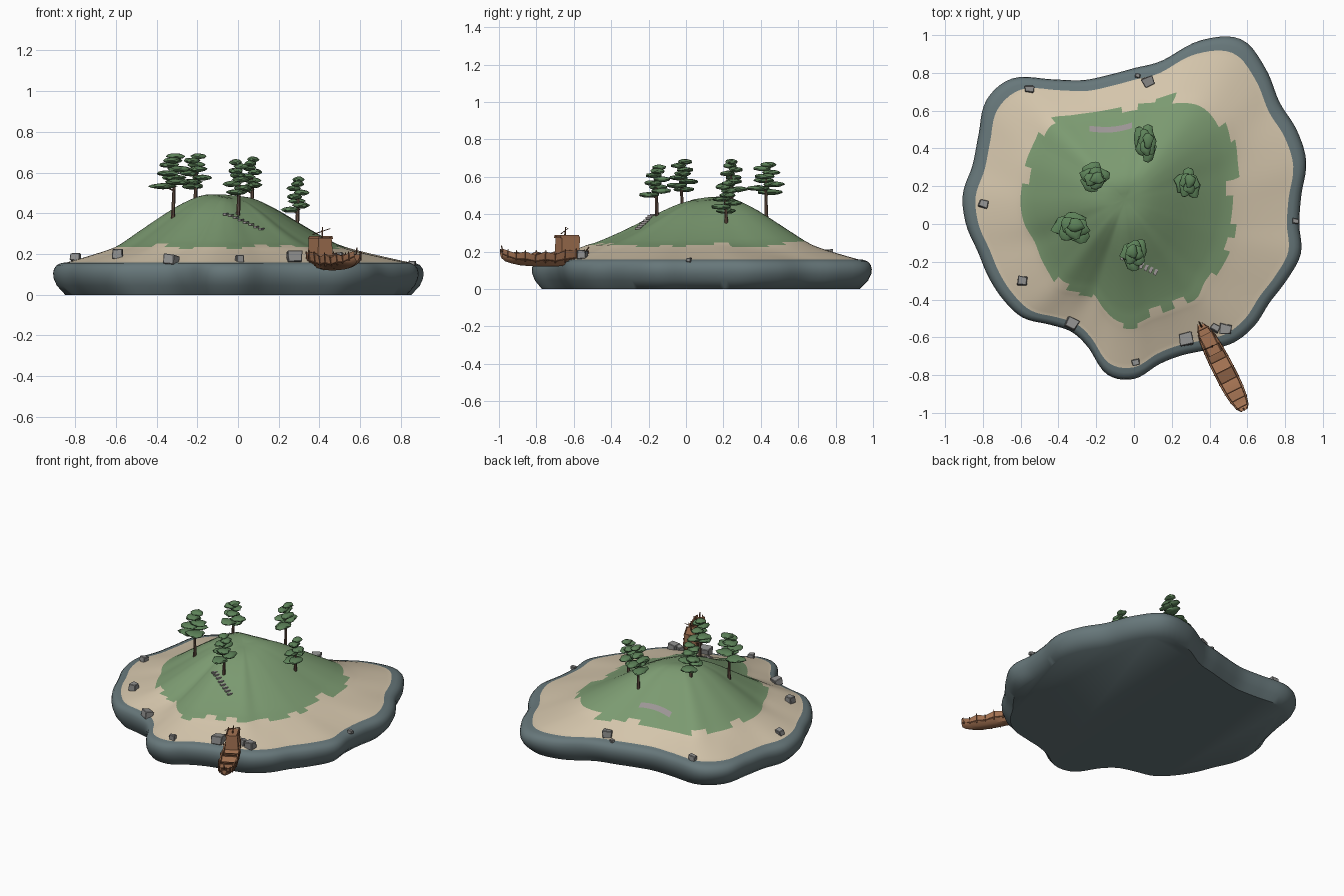
import bpy, bmesh, math, random
from mathutils import Vector, Matrix
from mathutils.bvhtree import BVHTree

if "Cube" in bpy.data.objects:
    bpy.data.objects.remove(bpy.data.objects["Cube"])

random.seed(4)

def material(name, r, g, b):
    m = bpy.data.materials.new(name)
    m.diffuse_color = (r, g, b, 1)
    m.use_nodes = True
    m.node_tree.nodes["Principled BSDF"].inputs["Base Color"].default_value = m.diffuse_color
    return m

ROCK = material("slate rock", .135, .185, .195)
SAND = material("sand", .66, .56, .41)
GRASS = material("grass", .20, .325, .165)
LEAF = material("foliage", .11, .225, .10)
BARK = material("bark", .14, .085, .06)
STONE = material("boulder grey", .28, .28, .275)
PATH = material("path stone", .33, .30, .30)
WOOD = material("ship wood", .37, .17, .085)
DARK = material("dark wood", .20, .085, .042)

def finish(name, bm, mats, smooth=None, matrix=None):
    me = bpy.data.meshes.new(name)
    bmesh.ops.recalc_face_normals(bm, faces=bm.faces)
    bm.to_mesh(me)
    ob = bpy.data.objects.new(name, me)
    bpy.context.collection.objects.link(ob)
    for m in mats:
        me.materials.append(m)
    if matrix:
        ob.matrix_world = matrix
    if smooth:
        bpy.ops.object.select_all(action='DESELECT')
        ob.select_set(True)
        bpy.context.view_layer.objects.active = ob
        bpy.ops.object.shade_smooth_by_angle(angle=math.radians(smooth))
    return ob

def stick(bm, p, q, r1, r2, seg=7):
    p, q = Vector(p), Vector(q)
    rot = (q - p).to_track_quat('Z', 'Y').to_matrix().to_4x4()
    bmesh.ops.create_cone(bm, cap_ends=True, segments=seg, radius1=r1, radius2=r2,
                          depth=(q - p).length, matrix=Matrix.Translation((p + q) / 2) @ rot)

def box(bm, loc, size, rot=None):
    m = Matrix.Translation(loc) @ (rot or Matrix()) @ Matrix.Diagonal((*size, 1))
    return bmesh.ops.create_cube(bm, size=1, matrix=m)["verts"]

# ---- island: polar outlines every 10 degrees ----
COAST = [.875, .90, .97, .995, 1.005, 1.08, 1.13, 1.035, .88, .825, .80, .81,
         .885, 1.005, 1.02, .95, .91, .92, .89, .84, .82, .80, .77, .695,
         .66, .70, .81, .82, .755, .74, .77, .82, .835, .83, .862, .897]
MEADOW = [.51, .53, .56, .60, .67, .735, .76, .72, .655, .635, .62, .63,
          .665, .72, .685, .66, .63, .61, .58, .535, .525, .52, .52, .47,
          .43, .475, .52, .53, .50, .495, .50, .515, .485, .485, .49, .50]
SLOPE = [.48, .465, .412, .345, .283, .235]
N, HILL, BEACH = 180, 15, 9
PEAK = Vector((-.05, .13))

def spline(tab, u, closed=True):
    i = min(int(u), len(tab) - 1)
    f = u - i
    at = (lambda k: tab[k % len(tab)]) if closed else (lambda k: tab[max(0, min(k, len(tab) - 1))])
    a, b, c, d = (at(i + k) for k in (-1, 0, 1, 2))
    return b + .5 * f * (c - a + f * (2*a - 5*b + 4*c - d + f * (3*(b - c) + d - a)))

bm = bmesh.new()
rings = []
def ring(fn):
    row = []
    for i in range(N):
        a = 2 * math.pi * i / N
        d = Vector((math.cos(a), math.sin(a)))
        xy, z = fn(d, d * spline(MEADOW, i * 36 / N), d * spline(COAST, i * 36 / N))
        row.append(bm.verts.new((xy.x, xy.y, z)))
    rings.append(row)

for k in range(1, HILL + 1):
    t = k / HILL
    ring(lambda d, g, c: (PEAK.lerp(g, t), spline(SLOPE, t * 5, False)
                          + 4*t*(1 - t) * (.018 + .018*d.y - .018*d.x)))
for k in range(1, BEACH + 1):
    t = k / BEACH
    ring(lambda d, g, c: (g.lerp(c * .925, t), .235 - .076 * t ** .9))
for f, z in ((.955, .156), (.98, .146), (.995, .128), (1, .105), (.997, .08), (.98, .045), (.935, 0)):
    ring(lambda d, g, c: (c * f, z))
top = bm.verts.new((PEAK.x, PEAK.y, .48))
jag = 0
for i in range(N):
    j = (i + 1) % N
    if i % 4 == 0:
        jag = random.choice((-1, 0, 0, 1))
    bm.faces.new((top, rings[0][i], rings[0][j])).material_index = 2
    for k in range(len(rings) - 1):
        f = bm.faces.new((rings[k][i], rings[k+1][i], rings[k+1][j], rings[k][j]))
        f.material_index = 2 if k < HILL - 1 + jag else 1 if k < HILL + BEACH - 1 else 0
bm.faces.new(rings[-1])
bm.normal_update()
tree_bvh = BVHTree.FromBMesh(bm)
finish("island", bm, [ROCK, SAND, GRASS], 50)

def ground(x, y):
    hit = tree_bvh.ray_cast(Vector((x, y, 2)), Vector((0, 0, -1)))[0]
    return hit.z if hit else .1

# ---- pines with layered flat pads: x, y, top, spread x, spread y ----
for n, (x, y, zt, sx, sy) in enumerate([(.065, .43, .68, .115, .18), (-.21, .245, .695, .15, .135),
                                        (.29, .215, .58, .12, .15), (-.32, -.02, .695, .18, .155),
                                        (0, -.155, .665, .13, .15)], 1):
    zb = ground(x, y) - .01
    trunk, pads = bmesh.new(), bmesh.new()
    bend = Vector((x + .006, y - .004, (zb + zt) / 2))
    stick(trunk, (x, y, zb), bend, .0105, .0075)
    stick(trunk, bend, (x, y, zt - .02), .0075, .003)
    turn = random.uniform(0, 6)
    for k in range(8):
        t = k / 7
        a = turn + k * 2.4
        off = .27 * (1 - .6 * t)
        c = Vector((x + math.cos(a) * sx * off, y + math.sin(a) * sy * off, zt - .162 + t * .147))
        if k < 6:
            stick(trunk, (x, y, c.z - .02), c, .004, .002, 5)
        r = .36 - .12 * t
        blob = bmesh.ops.create_icosphere(pads, subdivisions=2, radius=1)["verts"]
        ph = random.uniform(0, 6)
        for v in blob:
            ang = math.atan2(v.co.y, v.co.x)
            lump = 1 + .13 * math.sin(3 * ang + ph) + .09 * math.sin(5 * ang - ph)
            v.co = c + Vector((v.co.x * sx * r * lump, v.co.y * sy * r * lump,
                               v.co.z * .015 + random.uniform(-.002, .002)))
    finish(f"pine_trunk_{n}", trunk, [BARK], 40)
    finish(f"pine_foliage_{n}", pads, [LEAF], 40)

# ---- boulders along the shore: x, y, half size ----
bm = bmesh.new()
for x, y, s in [(.075, .755, .029), (.02, .785, .013), (-.555, .715, .023), (-.795, .105, .024),
                (-.59, -.30, .027), (-.33, -.53, .031), (.01, -.73, .021), (.275, -.61, .035),
                (.485, -.555, .032), (.43, -.55, .022), (.855, .015, .016)]:
    rot = Matrix.Rotation(random.uniform(-.5, .5), 4, 'Z') @ Matrix.Rotation(random.uniform(-.2, .2), 4, 'X')
    for v in box(bm, (x, y, ground(x, y) + s * .5), (s * 2, s * 1.6, s * 1.6), rot):
        v.co += Vector([random.uniform(-.2, .2) * s for _ in range(3)])
bmesh.ops.bevel(bm, geom=bm.edges[:], offset=.003, segments=1, affect='EDGES')
finish("boulders", bm, [STONE])

# ---- stepping slabs down the front slope ----
bm = bmesh.new()
for k in range(8):
    x, y = -.06 + .175 * k / 7, -.175 - .08 * k / 7
    box(bm, (x, y, ground(x, y) + .003), (.016, .034, .01), Matrix.Rotation(-.42, 4, 'Z'))
finish("stone_steps", bm, [PATH])

# ---- curved path strip on the back slope ----
bm = bmesh.new()
prev = None
for k in range(13):
    t = k / 12
    x, y = -.235 + .225 * t, .505 - .02 * math.sin(t * 2.6) + .028 * t
    row = []
    for w in (-.015, 0, .015):
        row.append(bm.verts.new((x, y + w, ground(x, y + w) + .006)))
    if prev:
        for m in (0, 1):
            bm.faces.new((prev[m], row[m], row[m+1], prev[m+1]))
    prev = row
bmesh.ops.solidify(bm, geom=bm.faces[:], thickness=.008)
finish("back_path", bm, [PATH])

# ---- wrecked ship, local x runs from the shore out to sea ----
SHIP = Matrix.Translation((.467, -.757, 0)) @ Matrix.Rotation(math.atan2(-.89, .455), 4, 'Z')
STATIONS = [(-.262, .012, .165, .205), (-.225, .032, .145, .205), (-.17, .045, .13, .21),
            (-.10, .052, .122, .205), (-.04, .055, .12, .185), (.02, .056, .12, .2),
            (.08, .056, .122, .18), (.14, .053, .126, .2), (.19, .046, .135, .19),
            (.235, .034, .148, .205), (.258, .016, .165, .215)]
bm = bmesh.new()
prev = None
for s, w, keel, rim in STATIONS:
    mid = keel + .4 * (rim - keel)
    half = [(w * .55, keel + .008), (w * .92, mid), (w, rim), (w * .84, rim), (w * .8, rim - .018)]
    pts = [(0, keel)] + half + [(-a, b) for a, b in reversed(half)]
    row = [bm.verts.new((s, a, b)) for a, b in pts]
    if prev:
        for i in range(len(row)):
            j = (i + 1) % len(row)
            bm.faces.new((prev[i], row[i], row[j], prev[j]))
    else:
        bm.faces.new(row)
    prev = row
bm.faces.new(prev)
finish("ship_hull", bm, [WOOD], 30, SHIP)

# raised cabin at the shore end
bm = bmesh.new()
for v in box(bm, (-.135, 0, .225), (.105, .085, .1)):
    if v.co.z > .25:
        v.co.x *= 1.04
        v.co.y *= .85
box(bm, (-.135, 0, .277), (.115, .08, .008))
for y in (-.034, .034):
    box(bm, (-.135, y, .284), (.11, .006, .01))
finish("ship_cabin", bm, [WOOD], None, SHIP)

# ribs, cross beams, rails and broken spars
bm = bmesh.new()
for s, w, keel, rim in STATIONS[1:-1]:
    for side in (-1, 1):
        stick(bm, (s, side * w * .93, keel + .02), (s, side * w * 1.03, rim + .007), .004, .003, 5)
    box(bm, (s, 0, rim - .012), (.006, w * 1.8, .008))
for a, b in zip(STATIONS, STATIONS[1:]):
    for side in (-1, 1):
        za, zb = (q[2] + .45 * (q[3] - q[2]) for q in (a, b))
        stick(bm, (a[0], side * a[1] * .97, za), (b[0], side * b[1] * .97, zb), .003, .003, 4)
stick(bm, (-.12, 0, .26), (-.125, .006, .332), .006, .003)
stick(bm, (-.125, -.05, .295), (-.12, .045, .325), .0025, .002, 5)
stick(bm, (-.24, 0, .19), (-.268, 0, .225), .005, .003, 5)
stick(bm, (.245, 0, .18), (.258, 0, .232), .005, .003, 5)
finish("ship_timbers", bm, [DARK], None, SHIP)
